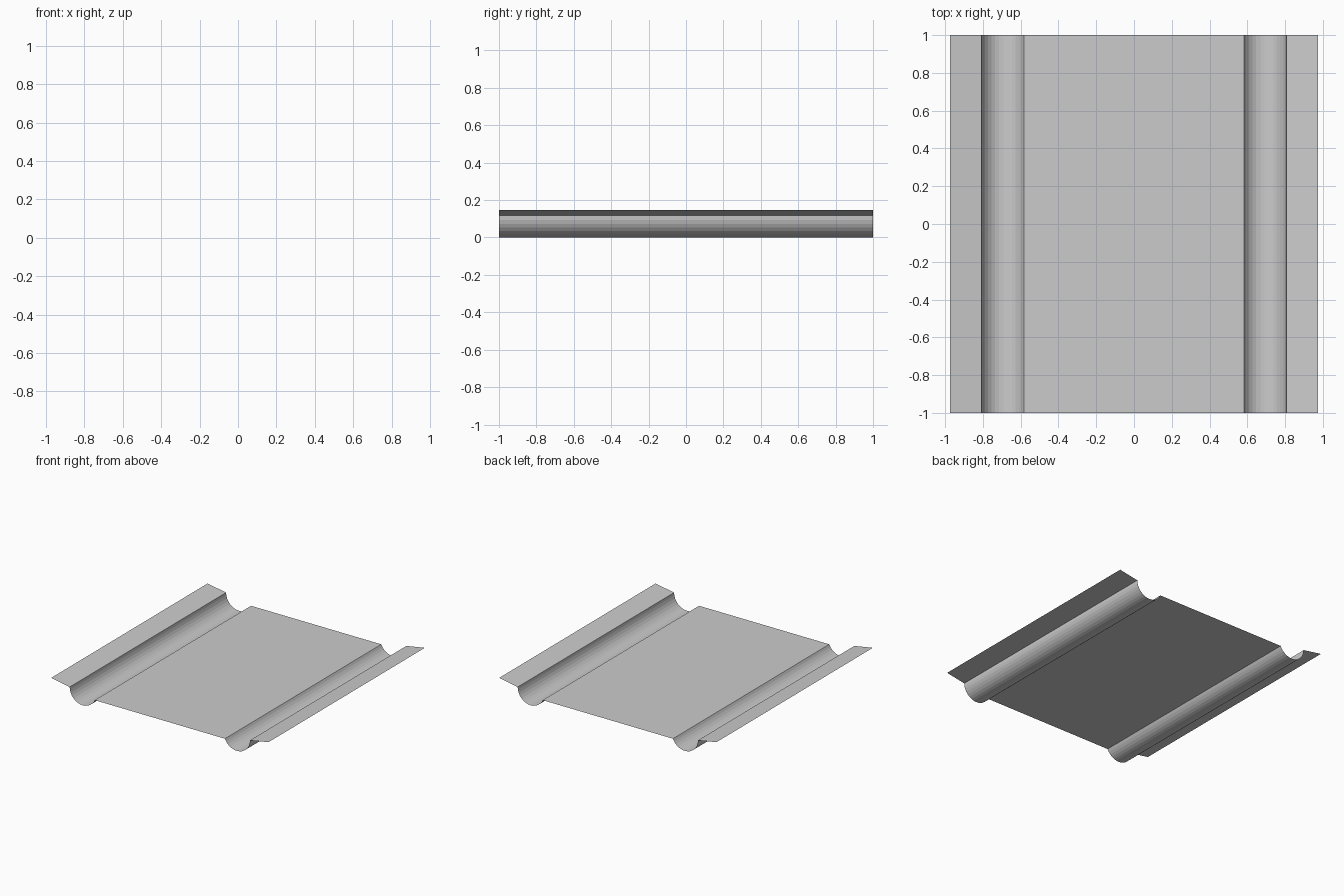
import bpy, bmesh, math

if "Cube" in bpy.data.objects:
    bpy.data.objects.remove(bpy.data.objects["Cube"])

R = 0.117        # gutter radius; gutter bottom rests on z = 0
CX = 0.69        # gutter centre
PANEL_Z = 0.07   # height of the middle panel
SEGS = 14

# Right half of the sheet section: panel edge, round gutter, raised flange
start = math.pi + math.asin((R - PANEL_Z) / R)
half = []
for i in range(SEGS + 1):
    a = start + (2 * math.pi - start) * i / SEGS
    half.append((CX + R * math.cos(a), R + R * math.sin(a)))
half.append((0.973, 0.146))
section = [(-x, z) for x, z in reversed(half)] + half

# Thin open sheet swept along y
bm = bmesh.new()
rows = [[bm.verts.new((x, y, z)) for x, z in section] for y in (-1, 1)]
for i in range(len(section) - 1):
    bm.faces.new((rows[0][i], rows[0][i + 1], rows[1][i + 1], rows[1][i]))
mesh = bpy.data.meshes.new("gutter_sheet")
bm.to_mesh(mesh)
bm.free()
sheet = bpy.data.objects.new("gutter_sheet", mesh)
bpy.context.collection.objects.link(sheet)
